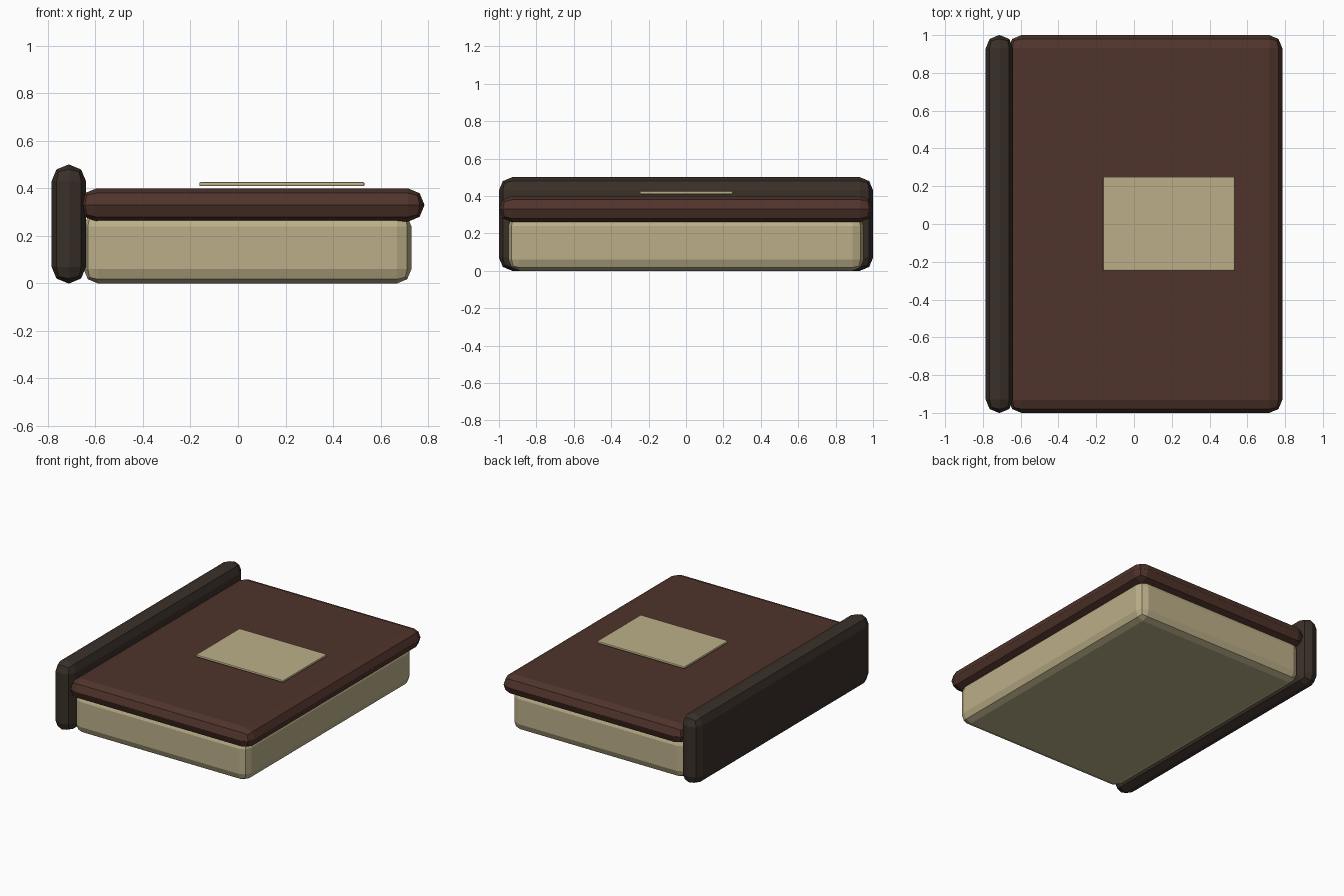
import bpy

if "Cube" in bpy.data.objects:
    bpy.data.objects.remove(bpy.data.objects["Cube"])


def material(name, rgb):
    m = bpy.data.materials.new(name)
    m.diffuse_color = (*rgb, 1.0)
    m.use_nodes = True
    m.node_tree.nodes["Principled BSDF"].inputs["Base Color"].default_value = m.diffuse_color
    return m


def rounded_box(name, x, y, z, bevel, mat, segments=2):
    """Box spanning the given (min, max) ranges with bevelled edges."""
    spans = (x, y, z)
    bpy.ops.mesh.primitive_cube_add(size=1, location=[(a + b) / 2 for a, b in spans])
    ob = bpy.context.object
    ob.name = name
    ob.scale = [b - a for a, b in spans]
    bpy.ops.object.transform_apply(location=False, rotation=False, scale=True)
    mod = ob.modifiers.new("Bevel", 'BEVEL')
    mod.width = bevel
    mod.segments = segments
    mod.limit_method = 'NONE'
    ob.data.materials.append(mat)
    return ob


leather = material("leather", (0.080, 0.034, 0.024))
dark_leather = material("dark_leather", (0.042, 0.029, 0.022))
paper = material("paper", (0.50, 0.43, 0.25))

# Page block, its top sunk into the cover
rounded_box("pages", (-0.65, 0.73), (-0.95, 0.95), (0.0, 0.30), 0.06, paper)

# Top cover with fully rounded rim
rounded_box("cover", (-0.665, 0.785), (-1.0, 1.0), (0.26, 0.40), 0.069, leather)

# Raised spine
rounded_box("spine", (-0.785, -0.64), (-1.0, 1.0), (0.0, 0.50), 0.07, dark_leather)

# Thin title plate just above the cover
rounded_box("title_plate", (-0.163, 0.533), (-0.247, 0.25), (0.409, 0.426), 0.006, paper)
